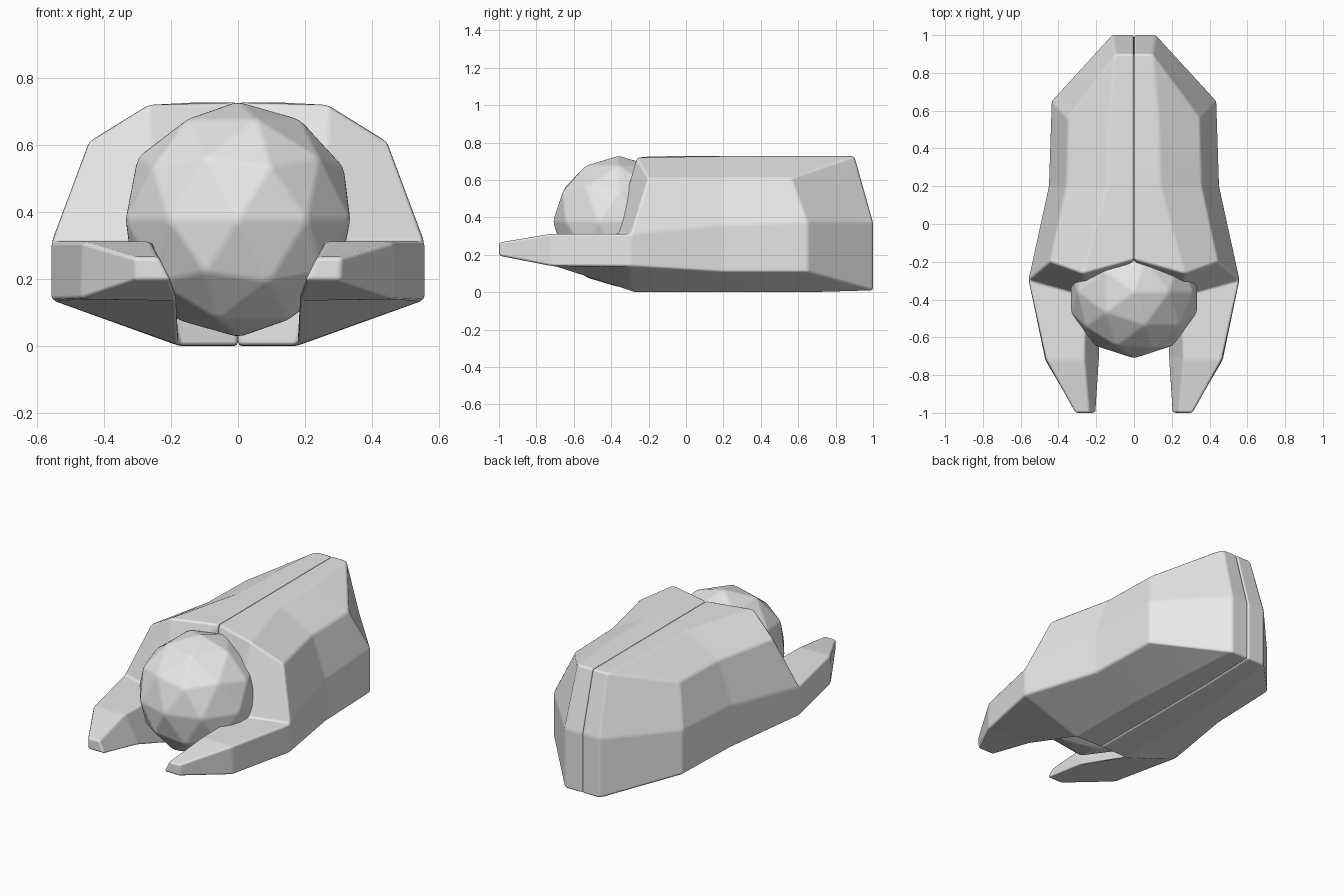
import bpy, bmesh

if "Cube" in bpy.data.objects:
    bpy.data.objects.remove(bpy.data.objects["Cube"])

grey = bpy.data.materials.new("plain grey")
grey.diffuse_color = (0.8, 0.8, 0.8, 1)
grey.use_nodes = True
grey.node_tree.nodes["Principled BSDF"].inputs["Base Color"].default_value = grey.diffuse_color


def finish(name, bm, bevel, mirror=False):
    bmesh.ops.remove_doubles(bm, verts=bm.verts, dist=0.0005)
    bmesh.ops.dissolve_degenerate(bm, edges=bm.edges, dist=0.0005)
    bmesh.ops.recalc_face_normals(bm, faces=bm.faces)
    for f in bm.faces:
        f.smooth = True
    me = bpy.data.meshes.new(name)
    bm.to_mesh(me)
    bm.free()
    me.materials.append(grey)
    ob = bpy.data.objects.new(name, me)
    bpy.context.collection.objects.link(ob)
    b = ob.modifiers.new("soft edges", 'BEVEL')
    b.width = bevel
    b.segments = 2
    b.limit_method = 'ANGLE'
    b.angle_limit = 0.1
    b.harden_normals = True
    if mirror:
        m = ob.modifiers.new("other half", 'MIRROR')
        m.use_mirror_merge = False
    return ob


# Half body: sections run from top centre, around the side, to bottom centre
sections = [
    [(0, -.19, .727), (.27, -.265, .72), (.447, -.2, .61), (.558, -.295, .312),
     (.558, -.295, .138), (.175, -.29, .002), (0, -.29, .002)],
    [(0, .2, .727), (.14, .2, .727), (.36, .2, .61), (.45, .2, .36),
     (.45, .2, .108), (.175, .2, 0), (0, .2, 0)],
    [(0, .56, .727), (.13, .56, .727), (.35, .56, .61), (.435, .65, .375),
     (.435, .65, .108), (.15, .65, 0), (0, .65, 0)],
    [(0, .9, .727), (.1, .9, .727), (.1, .9, .727), (.115, 1, .37),
     (.115, 1, .01), (.115, 1, .01), (0, 1, .01)],
]
bm = bmesh.new()
rows = [[bm.verts.new(p) for p in s] for s in sections]
for a, b in zip(rows, rows[1:]):
    for i in range(6):
        quad = [a[i], a[i + 1], b[i + 1], b[i]]
        bm.faces.new(quad)

# Rear wall and the flat centre seam
F, E = rows[0], rows[-1]
back = bm.verts.new((0, 1, .37))
bm.faces.new([E[0], E[1], E[3], back])
bm.faces.new([back, E[3], E[4], E[6]])
bm.faces.new([r[0] for r in rows] + [back] + [r[6] for r in reversed(rows)])

# Front wall behind the ball
ledge = bm.verts.new((.25, -.38, .312))
bm.faces.new([F[1], F[2], F[3], ledge])
bm.faces.new([F[0], F[1], ledge])
bm.faces.new([F[0], ledge, F[5], F[6]])

# Forward-reaching claw, continued from the body
loops = [[F[3], F[4], F[5], ledge]]
for pts in ([(.465, -.72, .312), (.47, -.72, .14), (.18, -.7, .14), (.26, -.72, .312)],
            [(.31, -1, .265), (.305, -1, .195), (.2, -1, .195), (.235, -1, .265)]):
    loops.append([bm.verts.new(p) for p in pts])
for a, b in zip(loops, loops[1:]):
    for i in range(4):
        j = (i + 1) % 4
        bm.faces.new([a[i], a[j], b[j], b[i]])
bm.faces.new(loops[-1])
finish("body_with_claws", bm, 0.013, mirror=True)

# Faceted ball held between the claws
bm = bmesh.new()
bmesh.ops.create_icosphere(bm, subdivisions=2, radius=1)
bmesh.ops.scale(bm, vec=(.352, .352, .352), verts=bm.verts)
bmesh.ops.translate(bm, vec=(0, -.36, .378), verts=bm.verts)
finish("ball", bm, 0.012)
